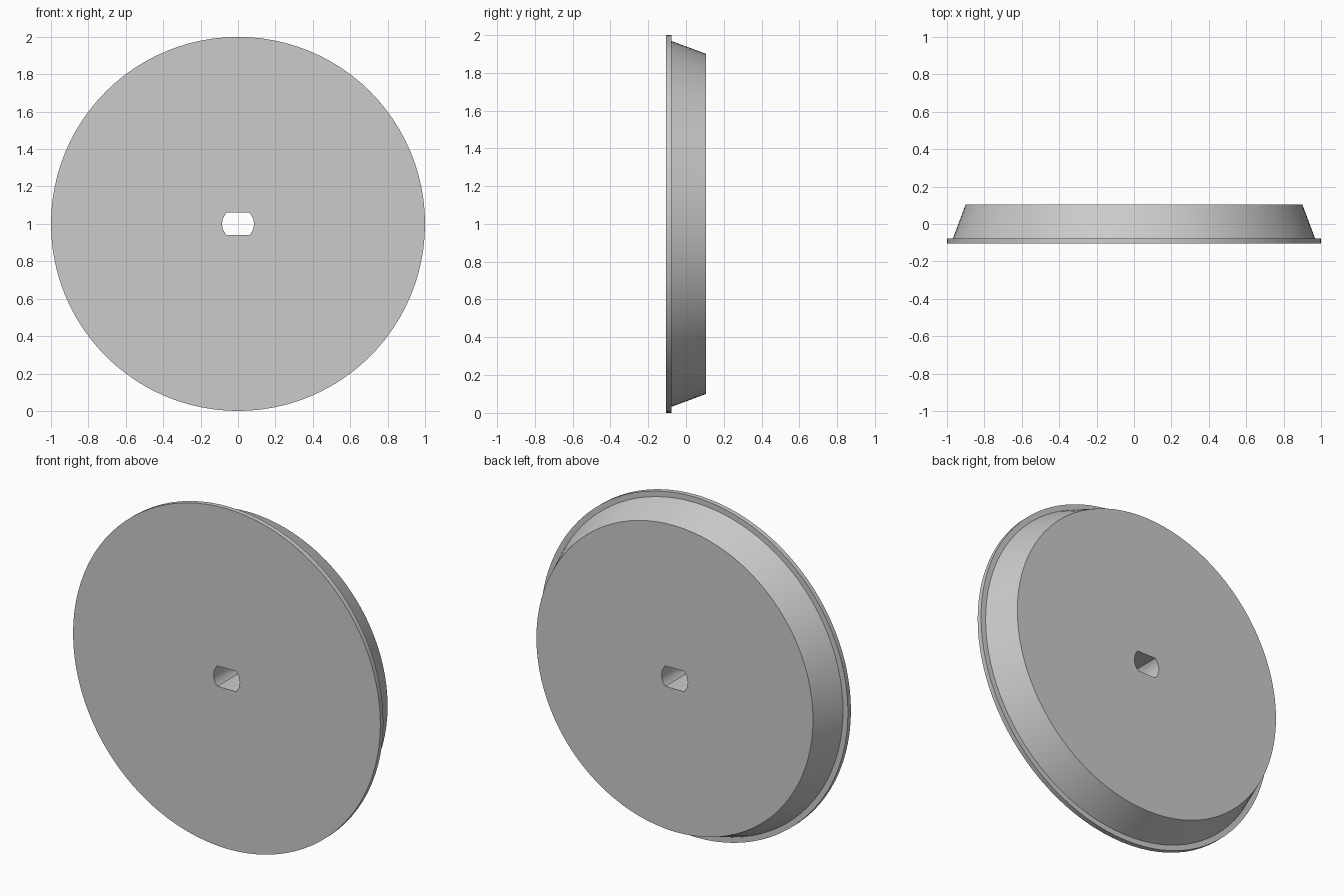
import bpy
import bmesh
import math

cube = bpy.data.objects.get("Cube")
if cube:
    bpy.data.objects.remove(cube, do_unlink=True)

SEGMENTS = 96
FRONT, STEP, BACK = -0.105, -0.077, 0.105
BORE, FLAT = 0.085, 0.0601

grey = bpy.data.materials.new("plain grey")
grey.use_nodes = True
colour = (0.6, 0.6, 0.6, 1)
grey.diffuse_color = colour
grey.node_tree.nodes["Principled BSDF"].inputs["Base Color"].default_value = colour


def bore_radius(angle):
    """Round bore cut by a flat above and below."""
    return min(BORE, FLAT / max(abs(math.sin(angle)), 0.001))


def ring(bm, y, radius):
    verts = []
    for i in range(SEGMENTS):
        a = math.tau * i / SEGMENTS
        r = radius(a) if callable(radius) else radius
        verts.append(bm.verts.new((r * math.cos(a), y, 1 + r * math.sin(a))))
    return verts


# Closed wheel section: bore, front face, flange, tapered tread, back face
section = [(FRONT, bore_radius), (FRONT, 1.0), (STEP, 1.0),
           (STEP, 0.968), (BACK, 0.9), (BACK, bore_radius)]
bm = bmesh.new()
rings = [ring(bm, y, r) for y, r in section]
for k, inner in enumerate(rings):
    outer = rings[(k + 1) % len(rings)]
    for i in range(SEGMENTS):
        j = (i + 1) % SEGMENTS
        bm.faces.new((inner[i], inner[j], outer[j], outer[i]))
bmesh.ops.recalc_face_normals(bm, faces=bm.faces)

mesh = bpy.data.meshes.new("flanged_wheel")
bm.to_mesh(mesh)
bm.free()
mesh.materials.append(grey)
wheel = bpy.data.objects.new("flanged_wheel", mesh)
bpy.context.collection.objects.link(wheel)

# Smooth round surfaces, sharp rims
bpy.ops.object.select_all(action="DESELECT")
wheel.select_set(True)
bpy.context.view_layer.objects.active = wheel
bpy.ops.object.shade_smooth_by_angle(angle=math.radians(30))
